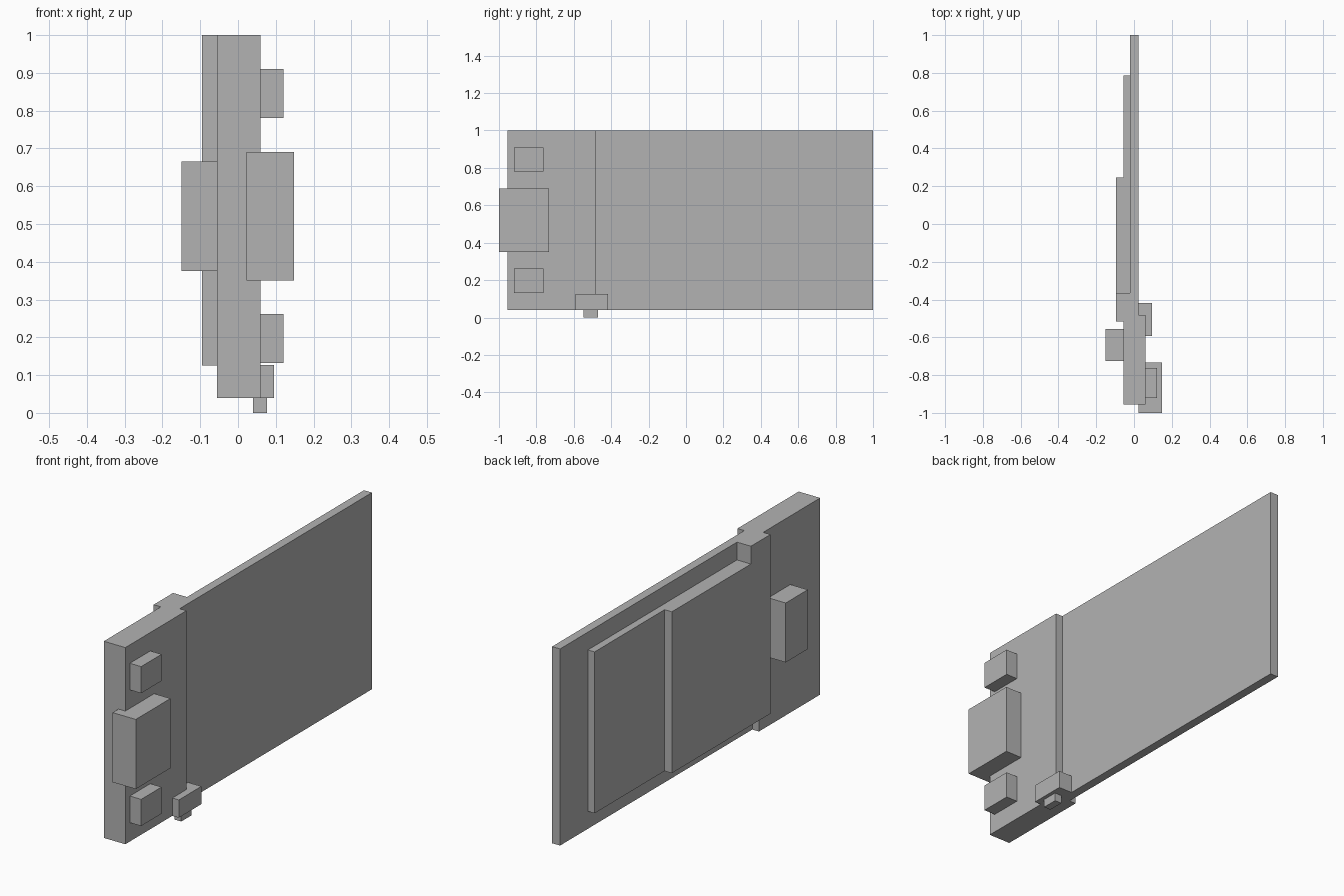
import bpy
import bmesh

cube = bpy.data.objects.get("Cube")
if cube:
    bpy.data.objects.remove(cube, do_unlink=True)

grey = bpy.data.materials.new("plain_grey")
grey.use_nodes = True
colour = (0.45, 0.45, 0.45, 1)
grey.diffuse_color = colour
grey.node_tree.nodes["Principled BSDF"].inputs["Base Color"].default_value = colour


def prism(name, outline, z0, z1):
    """Extrude an outline in plan (x, y) from z0 up to z1."""
    bm = bmesh.new()
    base = bm.faces.new([bm.verts.new((x, y, z0)) for x, y in outline])
    top = bmesh.ops.extrude_face_region(bm, geom=[base])["geom"]
    for v in top:
        if isinstance(v, bmesh.types.BMVert):
            v.co.z = z1
    bmesh.ops.recalc_face_normals(bm, faces=bm.faces)
    mesh = bpy.data.meshes.new(name)
    bm.to_mesh(mesh)
    bm.free()
    mesh.materials.append(grey)
    obj = bpy.data.objects.new(name, mesh)
    bpy.context.collection.objects.link(obj)
    return obj


def box(name, x, y, z):
    return prism(name, [(x[0], y[0]), (x[1], y[0]), (x[1], y[1]), (x[0], y[1])], *z)


BOTTOM, TOP = 0.04, 1.0
PLATE_Z = (0.125, 0.913)
SKIN = -0.02    # inner side of the thin panel
FACE = 0.023    # outer side of the thin panel

# Main slab: thick front end and long thin panel
box("front_block", (-0.056, 0.06), (-0.955, -0.483), (BOTTOM, TOP))
box("main_panel", (SKIN, FACE), (-0.483, 1.0), (BOTTOM, TOP))

# Inner side: full-height post wrapping the block, then two stepped plates
prism("inner_post",
      [(-0.095, -0.515), (-0.056, -0.515), (-0.056, -0.483),
       (SKIN, -0.483), (SKIN, -0.365), (-0.095, -0.365)],
      PLATE_Z[0], TOP)
box("thick_inner_plate", (-0.095, SKIN), (-0.365, 0.245), PLATE_Z)
box("thin_inner_plate", (-0.056, SKIN), (0.245, 0.785), PLATE_Z)
box("inner_block", (-0.15, -0.056), (-0.725, -0.555), (0.375, 0.665))

# Outer side: large central block between two small ones
box("large_outer_block", (FACE, 0.148), (-1.0, -0.732), (0.35, 0.69))
for name, z in (("upper", 0.78), ("lower", 0.132)):
    box(name + "_outer_block", (0.06, 0.121), (-0.92, -0.762), (z, z + 0.13))

# Bottom bracket and its foot
box("bottom_bracket", (FACE, 0.095), (-0.592, -0.418), (BOTTOM, 0.127))
box("bottom_foot", (0.04, 0.077), (-0.548, -0.47), (0, BOTTOM))
